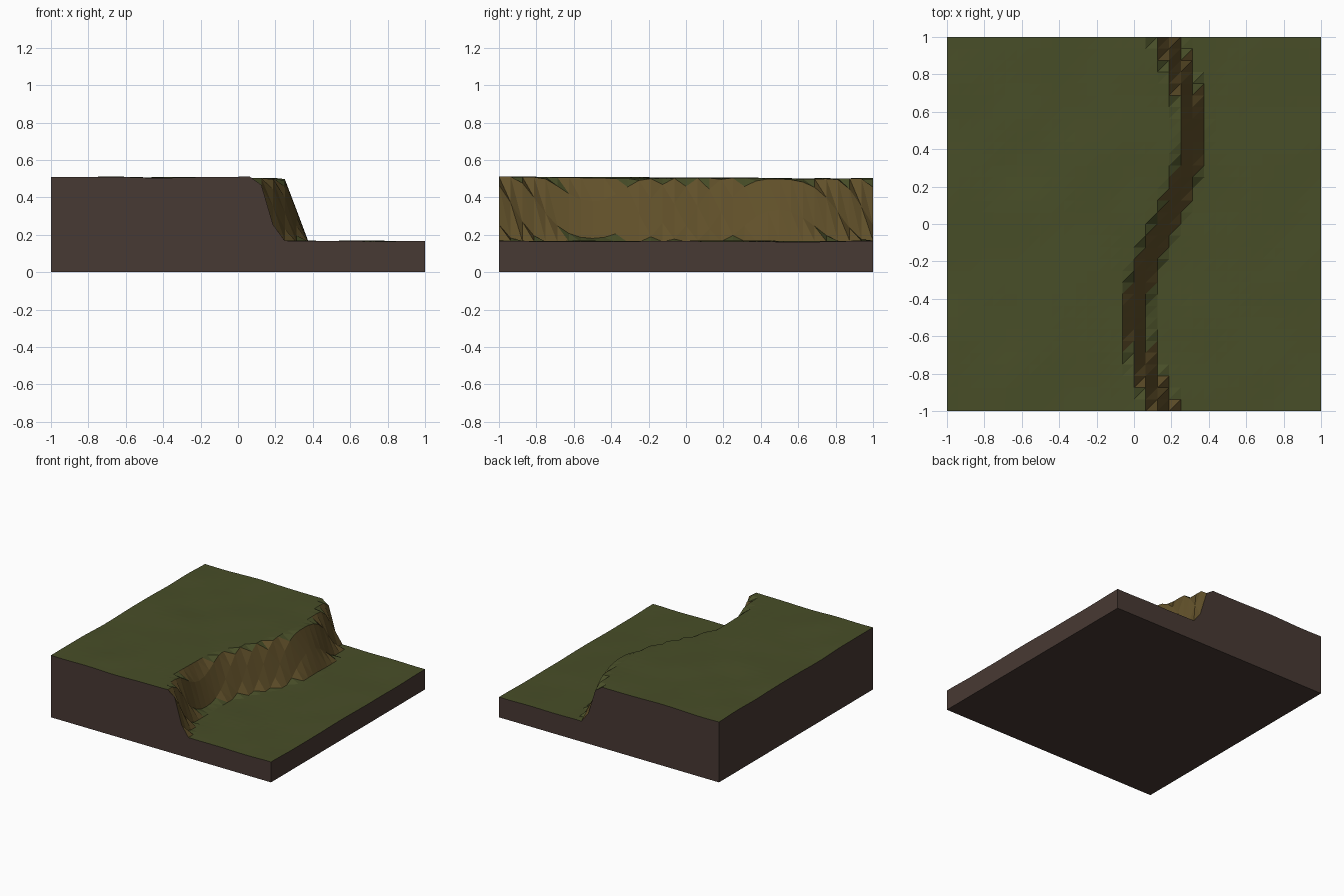
import bpy
import bmesh
import math
from mathutils import Vector, noise

default = bpy.data.objects.get("Cube")
if default:
    bpy.data.objects.remove(default, do_unlink=True)

CELLS = 32
HIGH, LOW = 0.503, 0.165
CLIFF_WIDTH = 0.14


def material(name, rgb):
    mat = bpy.data.materials.new(name)
    mat.use_nodes = True
    color = (*rgb, 1.0)
    mat.diffuse_color = color
    bsdf = mat.node_tree.nodes["Principled BSDF"]
    bsdf.inputs["Base Color"].default_value = color
    bsdf.inputs["Roughness"].default_value = 0.9
    return mat


def height(x, y):
    """Upper plateau dropping to lower ground along a winding cliff."""
    centre = 0.163 + 0.15 * math.sin(math.pi * y)
    t = min(max((x - centre) / CLIFF_WIDTH + 0.5, 0.0), 1.0)
    drop = t * t * (3 - 2 * t)
    bumps = 0.007 * noise.noise(Vector((x * 3.1, y * 3.1, 0.4)))
    tilt = -0.005 * y * (1 - drop)
    return HIGH + (LOW - HIGH) * drop + bumps + tilt


bm = bmesh.new()

# Ground surface: regular grid of triangles
coords = [-1 + 2 * i / CELLS for i in range(CELLS + 1)]
grid = [[bm.verts.new((x, y, height(x, y))) for y in coords] for x in coords]
for i in range(CELLS):
    for j in range(CELLS):
        a, b = grid[i][j], grid[i + 1][j]
        c, d = grid[i + 1][j + 1], grid[i][j + 1]
        bm.faces.new((a, b, c))
        bm.faces.new((a, c, d))

# Steep faces are bare earth, the rest is grass
bm.normal_update()
for face in bm.faces:
    face.material_index = 1 if face.normal.z < 0.7 else 0

# Soil walls and underside
rim = [e for e in bm.edges if e.is_boundary]
made = bmesh.ops.extrude_edge_only(bm, edges=rim)["geom"]
for item in made:
    if isinstance(item, bmesh.types.BMVert):
        item.co.z = 0
    elif isinstance(item, bmesh.types.BMFace):
        item.material_index = 2
bottom = [e for e in bm.edges if e.is_boundary]
for face in bmesh.ops.contextual_create(bm, geom=bottom)["faces"]:
    face.material_index = 2
bmesh.ops.recalc_face_normals(bm, faces=bm.faces[:])

mesh = bpy.data.meshes.new("cliff_terrain")
bm.to_mesh(mesh)
bm.free()
for name, rgb in (
    ("grass green", (0.065, 0.076, 0.021)),
    ("cliff earth", (0.120, 0.081, 0.023)),
    ("soil brown", (0.064, 0.041, 0.033)),
):
    mesh.materials.append(material(name, rgb))
terrain = bpy.data.objects.new("cliff_terrain", mesh)
bpy.context.collection.objects.link(terrain)
